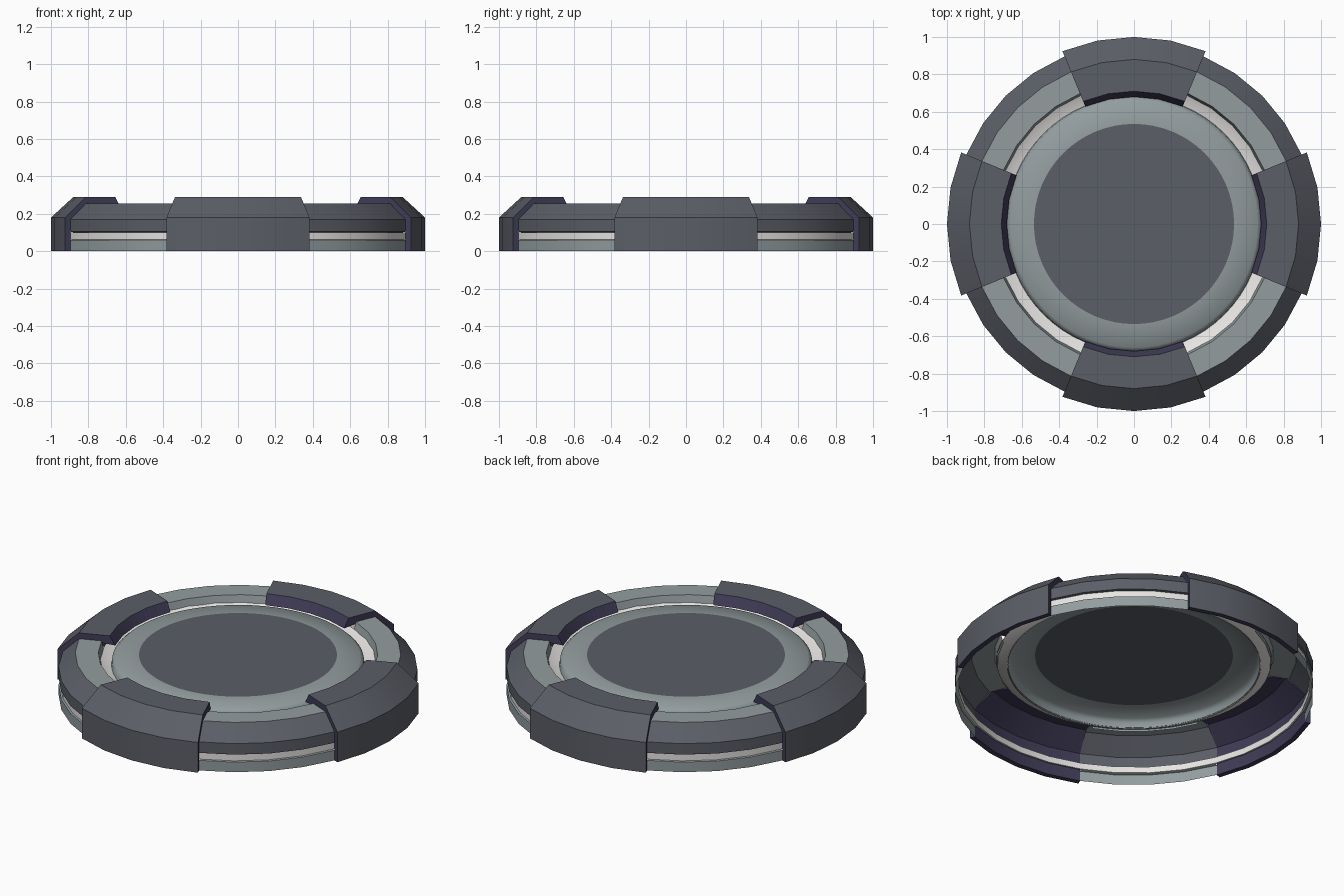
import bpy, bmesh, math

if "Cube" in bpy.data.objects:
    bpy.data.objects.remove(bpy.data.objects["Cube"])


def material(name, rgb):
    m = bpy.data.materials.new(name)
    m.diffuse_color = (*rgb, 1)
    m.use_nodes = True
    m.node_tree.nodes["Principled BSDF"].inputs["Base Color"].default_value = m.diffuse_color
    return m


DARK = material("dark grey", (0.105, 0.112, 0.135))
LIGHT = material("grey green", (0.29, 0.335, 0.345))
WHITE = material("warm white", (0.80, 0.78, 0.76))
PURPLE = material("dark purple", (0.05, 0.045, 0.095))


def revolve(name, profile, colours, start=0, sweep=360, steps=32, closed=False, cap=None, angle=25):
    """Sweep an (r, z) profile about z; colours holds one material per profile edge."""
    bm = bmesh.new()
    mats = list(dict.fromkeys(colours + ([cap] if cap else [])))
    full = sweep == 360
    rings = []
    for i in range(steps if full else steps + 1):
        a = math.radians(start + sweep * i / steps)
        rings.append([bm.verts.new((r * math.cos(a), r * math.sin(a), z)) for r, z in profile])
    n = len(profile)
    for i in range(steps):
        a, b = rings[i], rings[(i + 1) % len(rings)]
        for j in range(n if closed else n - 1):
            k = (j + 1) % n
            f = bm.faces.new((a[j], b[j], b[k], a[k]))
            f.material_index = mats.index(colours[j])
    if cap:
        # mirrored end caps joining the outer and inner halves of the profile
        for ring, flip in ((rings[0], False), (rings[-1], True)):
            for j in range(n // 2 - 1):
                q = [ring[j], ring[j + 1], ring[n - 2 - j], ring[n - 1 - j]]
                f = bm.faces.new(q[::-1] if flip else q)
                f.material_index = mats.index(cap)
    me = bpy.data.meshes.new(name)
    bm.to_mesh(me)
    bm.free()
    for m in mats:
        me.materials.append(m)
    ob = bpy.data.objects.new(name, me)
    bpy.context.collection.objects.link(ob)
    bpy.ops.object.select_all(action='DESELECT')
    ob.select_set(True)
    bpy.context.view_layer.objects.active = ob
    bpy.ops.object.shade_smooth_by_angle(angle=math.radians(angle))
    return ob


# profiles as (radius, height), running up the outside and then inwards
clamp = [(1.0, 0), (1.0, 0.18), (0.88, 0.29), (0.71, 0.29),
         (0.68, 0.235), (0.86, 0.256), (0.97, 0.17), (0.97, 0)]
upper_ring = [(0.95, 0.10), (0.97, 0.105), (0.97, 0.17), (0.88, 0.255), (0.755, 0.255), (0.74, 0.20)]
lower_ring = [(0.97, 0), (0.97, 0.06), (0.95, 0.065)]

for i in range(4):
    # four clamps on the axes, with ring sections between them
    revolve(f"clamp_{i + 1}", clamp, [DARK] * 3 + [PURPLE] * 5,
            90 * i - 22.5, 45, 4, closed=True, cap=PURPLE)
    revolve(f"upper_ring_{i + 1}", upper_ring, [DARK] * 3 + [LIGHT] * 2, 90 * i + 22.5, 45, 4)
    revolve(f"lower_ring_{i + 1}", lower_ring, [LIGHT] * 2, 90 * i + 22.5, 45, 4)

# glowing strip round the outside and the white channel round the plate
revolve("outer_strip", [(0.96, 0.063), (0.96, 0.10), (0.95, 0.10), (0.95, 0.063)], [WHITE] * 4, closed=True)
revolve("inner_strip", [(0.745, 0.215), (0.715, 0.20), (0.68, 0.19)], [WHITE] * 2, steps=64)

# centre plate: light rim and dark disc, left open underneath
revolve("plate_rim", [(0.685, 0.185), (0.68, 0.22), (0.66, 0.238), (0.535, 0.248)], [LIGHT] * 3, steps=64, angle=50)
bpy.ops.mesh.primitive_circle_add(vertices=64, radius=0.535, fill_type='NGON', location=(0, 0, 0.248))
disc = bpy.context.object
disc.name = "centre_disc"
disc.data.materials.append(DARK)
